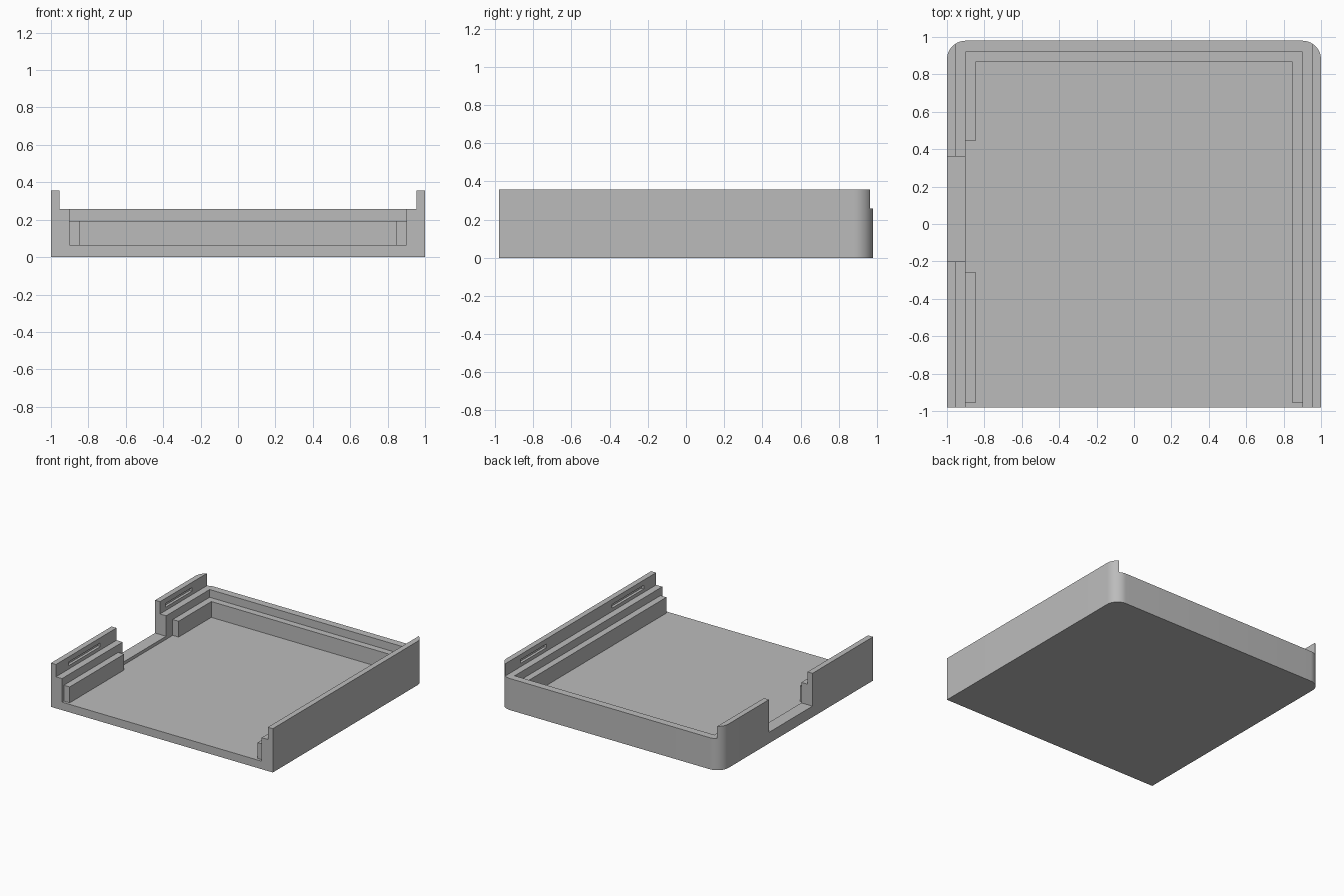
import bpy, bmesh, math

cube = bpy.data.objects.get("Cube")
if cube:
    bpy.data.objects.remove(cube, do_unlink=True)

grey = bpy.data.materials.new("plain grey")
grey.use_nodes = True
COLOR = (0.5, 0.5, 0.5, 1)
grey.diffuse_color = COLOR
grey.node_tree.nodes["Principled BSDF"].inputs["Base Color"].default_value = COLOR

# Main dimensions
W, D = 1.0, 0.98              # half width, half depth
FLOOR, RIM, TOP = 0.065, 0.257, 0.357
WALL_X, WALL_BACK = 0.90, 0.92
RAIL_X, RAIL_BACK, RAIL_TOP = 0.847, 0.866, 0.194
LIP_X, RADIUS = 0.955, 0.10


def prism(name, outline, z0, z1):
    """Extrude a flat counter-clockwise outline from z0 to z1."""
    bm = bmesh.new()
    face = bm.faces.new([bm.verts.new((x, y, z0)) for x, y in outline])
    ext = bmesh.ops.extrude_face_region(bm, geom=[face])
    top = [v for v in ext["geom"] if isinstance(v, bmesh.types.BMVert)]
    bmesh.ops.translate(bm, verts=top, vec=(0, 0, z1 - z0))
    bmesh.ops.recalc_face_normals(bm, faces=bm.faces)
    mesh = bpy.data.meshes.new(name)
    bm.to_mesh(mesh)
    bm.free()
    mesh.materials.append(grey)
    obj = bpy.data.objects.new(name, mesh)
    bpy.context.collection.objects.link(obj)
    return obj


def rect(x0, x1, y0, y1):
    return [(x0, y0), (x1, y0), (x1, y1), (x0, y1)]


def carve(obj, outline, z0, z1):
    """Cut a prism out of obj, then discard the cutter."""
    cutter = prism("cutter", outline, z0, z1)
    cutter.hide_render = True
    mod = obj.modifiers.new("cut", "BOOLEAN")
    mod.operation, mod.solver, mod.object = "DIFFERENCE", "EXACT", cutter
    deps = bpy.context.evaluated_depsgraph_get()
    mesh = bpy.data.meshes.new_from_object(obj.evaluated_get(deps))
    obj.modifiers.clear()
    obj.data = mesh
    bpy.data.objects.remove(cutter, do_unlink=True)


# Tray: solid block with rounded back corners
outline = [(-W, -D), (W, -D)]
for cx, start in ((W - RADIUS, 0), (RADIUS - W, 90)):
    for i in range(13):
        a = math.radians(start + 90 * i / 12)
        outline.append((cx + RADIUS * math.cos(a), D - RADIUS + RADIUS * math.sin(a)))
tray = prism("tray", outline, 0, TOP)

# Space above the rim, inside the side lips, then the open-fronted cavity
carve(tray, rect(-LIP_X, LIP_X, -1.2, 1.2), RIM, TOP + 0.1)
carve(tray, rect(-WALL_X, WALL_X, -1.2, WALL_BACK), FLOOR, TOP + 0.1)

# Opening in the right wall, leaving a low sill
carve(tray, rect(-1.2, -0.88, -0.20, 0.36), 0.09, TOP + 0.1)

# Shallow snap slots on the inner faces of both lips
for side in (-1, 1):
    for y0, y1 in ((-0.82, -0.41), (0.43, 0.77)):
        xs = sorted((side * (LIP_X - 0.02), side * (LIP_X + 0.022)))
        carve(tray, rect(*xs, y0, y1), 0.285, 0.315)

# Inner support rails, sunk slightly into walls and floor
E, FRONT = 0.005, -0.957
long_rail = prism("long_support_rail", [
    (RAIL_X, FRONT), (WALL_X + E, FRONT), (WALL_X + E, WALL_BACK + E),
    (-WALL_X - E, WALL_BACK + E), (-WALL_X - E, 0.445), (-RAIL_X, 0.445),
    (-RAIL_X, RAIL_BACK), (RAIL_X, RAIL_BACK)], FLOOR - E, RAIL_TOP)
short_rail = prism("short_support_rail",
                   rect(-WALL_X - E, -RAIL_X, FRONT, -0.257), FLOOR - E, RAIL_TOP)

# Smooth rounded corners, keeping edges sharp
for obj in bpy.context.selected_objects:
    obj.select_set(False)
tray.select_set(True)
bpy.context.view_layer.objects.active = tray
bpy.ops.object.shade_smooth_by_angle(angle=math.radians(30))
